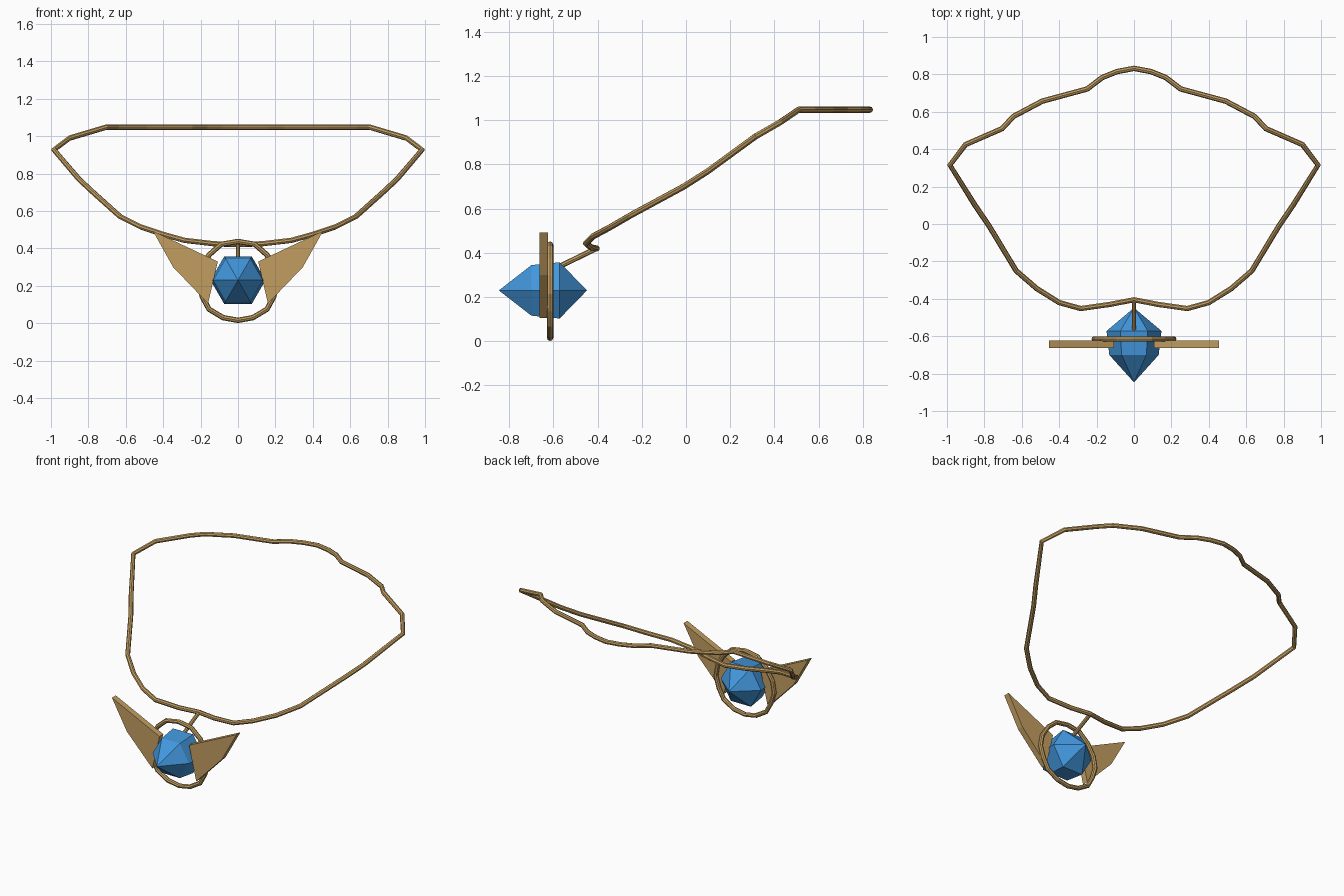
import bpy, bmesh, math

if "Cube" in bpy.data.objects:
    bpy.data.objects.remove(bpy.data.objects["Cube"])


def material(name, rgb):
    m = bpy.data.materials.new(name)
    m.diffuse_color = (*rgb, 1)
    m.use_nodes = True
    m.node_tree.nodes["Principled BSDF"].inputs["Base Color"].default_value = m.diffuse_color
    return m


GOLD = material("antique gold", (0.54, 0.34, 0.12))
BLUE = material("gem blue", (0.055, 0.31, 0.72))


def tube(name, points, radius, cyclic):
    """Eight-sided tube along a polyline, turned into a mesh."""
    cu = bpy.data.curves.new(name, 'CURVE')
    cu.dimensions = '3D'
    cu.bevel_depth = radius
    cu.bevel_resolution = 2
    cu.use_fill_caps = True
    sp = cu.splines.new('POLY')
    sp.points.add(len(points) - 1)
    for p, co in zip(sp.points, points):
        p.co = (*co, 1)
    sp.use_cyclic_u = cyclic
    sp.use_smooth = False
    cu.materials.append(GOLD)
    ob = bpy.data.objects.new(name, cu)
    bpy.context.collection.objects.link(ob)
    bpy.ops.object.select_all(action='DESELECT')
    bpy.context.view_layer.objects.active = ob
    ob.select_set(True)
    bpy.ops.object.convert(target='MESH')
    return bpy.context.object


def mesh_object(name, bm, mat):
    bmesh.ops.recalc_face_normals(bm, faces=bm.faces)
    me = bpy.data.meshes.new(name)
    bm.to_mesh(me)
    bm.free()
    me.materials.append(mat)
    ob = bpy.data.objects.new(name, me)
    bpy.context.collection.objects.link(ob)
    return ob


def mirrored(half):
    """Close a half loop whose first and last points lie on x = 0."""
    return half + [(-x, y, z) for x, y, z in half[-2:0:-1]]


# Neck chain, from the nape round to the front
chain = [(0, 0.832, 1.048), (0.09, 0.815, 1.048), (0.17, 0.783, 1.048),
         (0.25, 0.722, 1.048), (0.49, 0.657, 1.048), (0.645, 0.575, 1.048),
         (0.705, 0.51, 1.048), (0.90, 0.425, 0.99), (0.984, 0.315, 0.927),
         (0.85, 0.10, 0.77), (0.775, -0.01, 0.70), (0.63, -0.25, 0.57),
         (0.52, -0.345, 0.515), (0.40, -0.42, 0.475), (0.285, -0.452, 0.443),
         (0.13, -0.43, 0.425), (0, -0.405, 0.42)]
tube("neck_chain", mirrored(chain), 0.0145, True)

# Ring around the gem
ring = [(0, 0.437), (0.09, 0.422), (0.155, 0.365), (0.20, 0.29), (0.213, 0.215),
        (0.19, 0.14), (0.155, 0.075), (0.08, 0.03), (0, 0.0155)]
tube("gem_ring", mirrored([(x, -0.615, z) for x, z in ring]), 0.0145, True)

# Strut joining chain and gem
tube("hanging_strut", [(0, -0.405, 0.42), (0, -0.60, 0.325)], 0.012, False)

# Hexagonal gem pointed at front and back
bm = bmesh.new()
rings = []
for y, r in ((-0.70, 0.132), (-0.572, 0.147)):
    rings.append([bm.verts.new((r * math.cos(k * math.pi / 3), y,
                                0.23 + r * math.sin(k * math.pi / 3)))
                  for k in range(6)])
front = bm.verts.new((0, -0.847, 0.23))
back = bm.verts.new((0, -0.448, 0.23))
for k in range(6):
    n = (k + 1) % 6
    bm.faces.new((front, rings[0][k], rings[0][n]))
    bm.faces.new((rings[0][k], rings[1][k], rings[1][n], rings[0][n]))
    bm.faces.new((back, rings[1][n], rings[1][k]))
mesh_object("gem", bm, BLUE)

# Pair of flat wings
wing = [(0.455, 0.493), (0.108, 0.33), (0.16, 0.105), (0.347, 0.30)]
for side, name in ((1, "right_wing"), (-1, "left_wing")):
    bm = bmesh.new()
    face = bm.faces.new([bm.verts.new((side * x, -0.664, z)) for x, z in wing])
    ext = bmesh.ops.extrude_face_region(bm, geom=[face], use_keep_orig=True)
    moved = [v for v in ext["geom"] if isinstance(v, bmesh.types.BMVert)]
    bmesh.ops.translate(bm, vec=(0, 0.04, 0), verts=moved)
    mesh_object(name, bm, GOLD)
